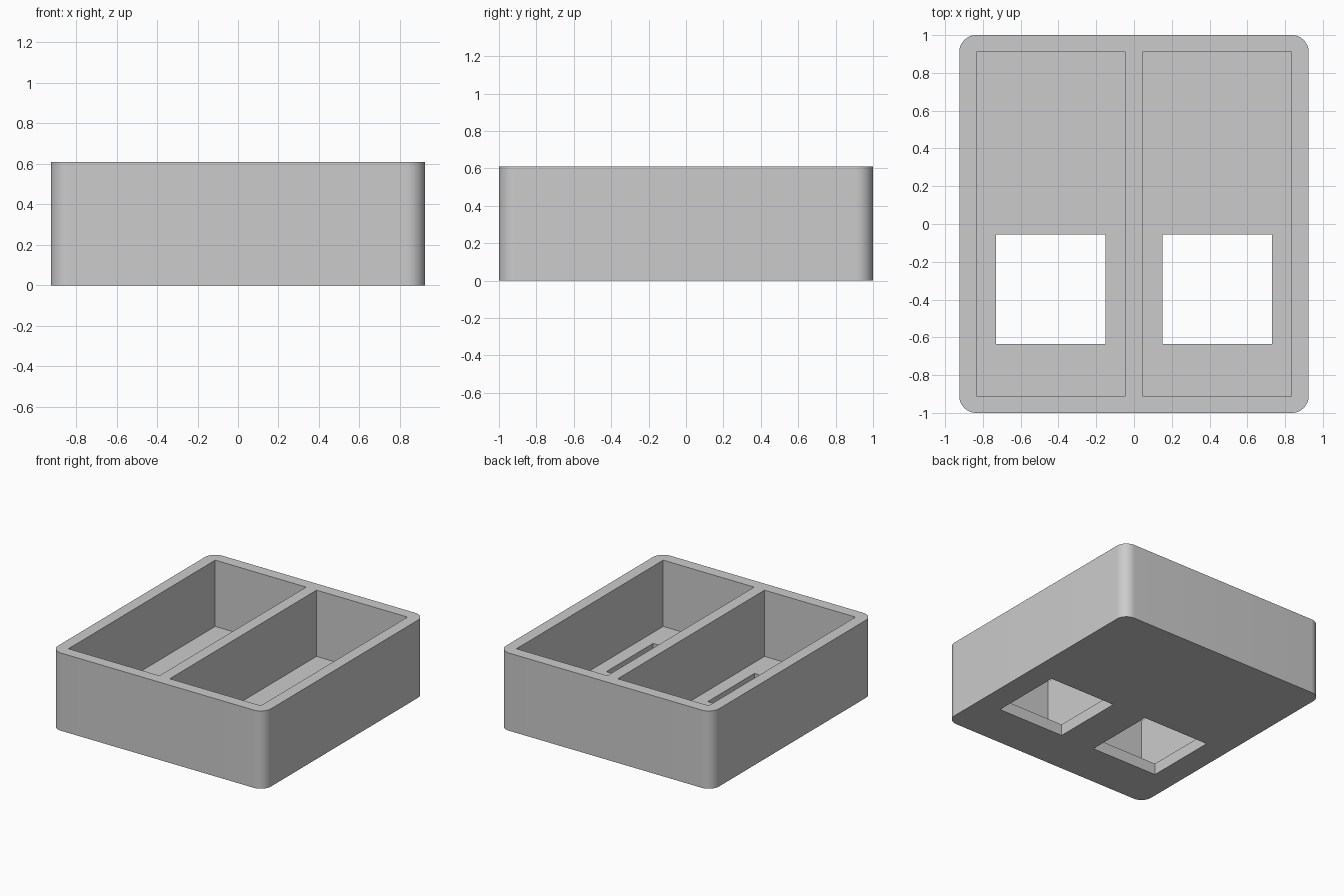
import bpy
import bmesh
import math
from mathutils import Matrix, Vector

cube = bpy.data.objects.get("Cube")
if cube:
    bpy.data.objects.remove(cube, do_unlink=True)

HALF_X, HALF_Y, HEIGHT = 0.925, 1.0, 0.61
WALL, RADIUS = 0.09, 0.09

grey = bpy.data.materials.new("plain grey")
grey.use_nodes = True
colour = (0.6, 0.6, 0.6, 1)
grey.diffuse_color = colour
grey.node_tree.nodes["Principled BSDF"].inputs["Base Color"].default_value = colour


def box(name, low, high, radius=0):
    """Box between two corners, with optional rounded upright edges."""
    low, high = Vector(low), Vector(high)
    bm = bmesh.new()
    bmesh.ops.create_cube(bm, size=1, matrix=Matrix.Translation((low + high) / 2)
                          @ Matrix.Diagonal((high - low).to_4d()))
    if radius:
        upright = [e for e in bm.edges
                   if abs(e.verts[0].co.z - e.verts[1].co.z) > 0.1]
        bmesh.ops.bevel(bm, geom=upright, offset=radius, segments=16,
                        profile=0.5, affect='EDGES')
    mesh = bpy.data.meshes.new(name)
    bm.to_mesh(mesh)
    bm.free()
    mesh.materials.append(grey)
    obj = bpy.data.objects.new(name, mesh)
    bpy.context.collection.objects.link(obj)
    return obj


# Rounded outer body
tray = box("two_bay_tray", (-HALF_X, -HALF_Y, 0), (HALF_X, HALF_Y, HEIGHT), RADIUS)

# Two open bays, each with a square opening through the floor
cutters = []
for side, x in (("right", -0.44), ("left", 0.44)):
    cutters.append(box(side + "_bay_cutter", (x - 0.395, WALL - HALF_Y, WALL),
                       (x + 0.395, HALF_Y - WALL, HEIGHT + 0.2)))
    cutters.append(box(side + "_floor_opening_cutter", (x - 0.29, -0.635, -0.2),
                       (x + 0.29, -0.055, HEIGHT)))

bpy.ops.object.select_all(action='DESELECT')
bpy.context.view_layer.objects.active = tray
tray.select_set(True)
for cutter in cutters:
    cut = tray.modifiers.new(cutter.name, 'BOOLEAN')
    cut.operation = 'DIFFERENCE'
    cut.solver = 'EXACT'
    cut.object = cutter
    bpy.ops.object.modifier_apply(modifier=cut.name)
    bpy.data.objects.remove(cutter, do_unlink=True)

bpy.ops.object.shade_smooth_by_angle(angle=math.radians(30))
